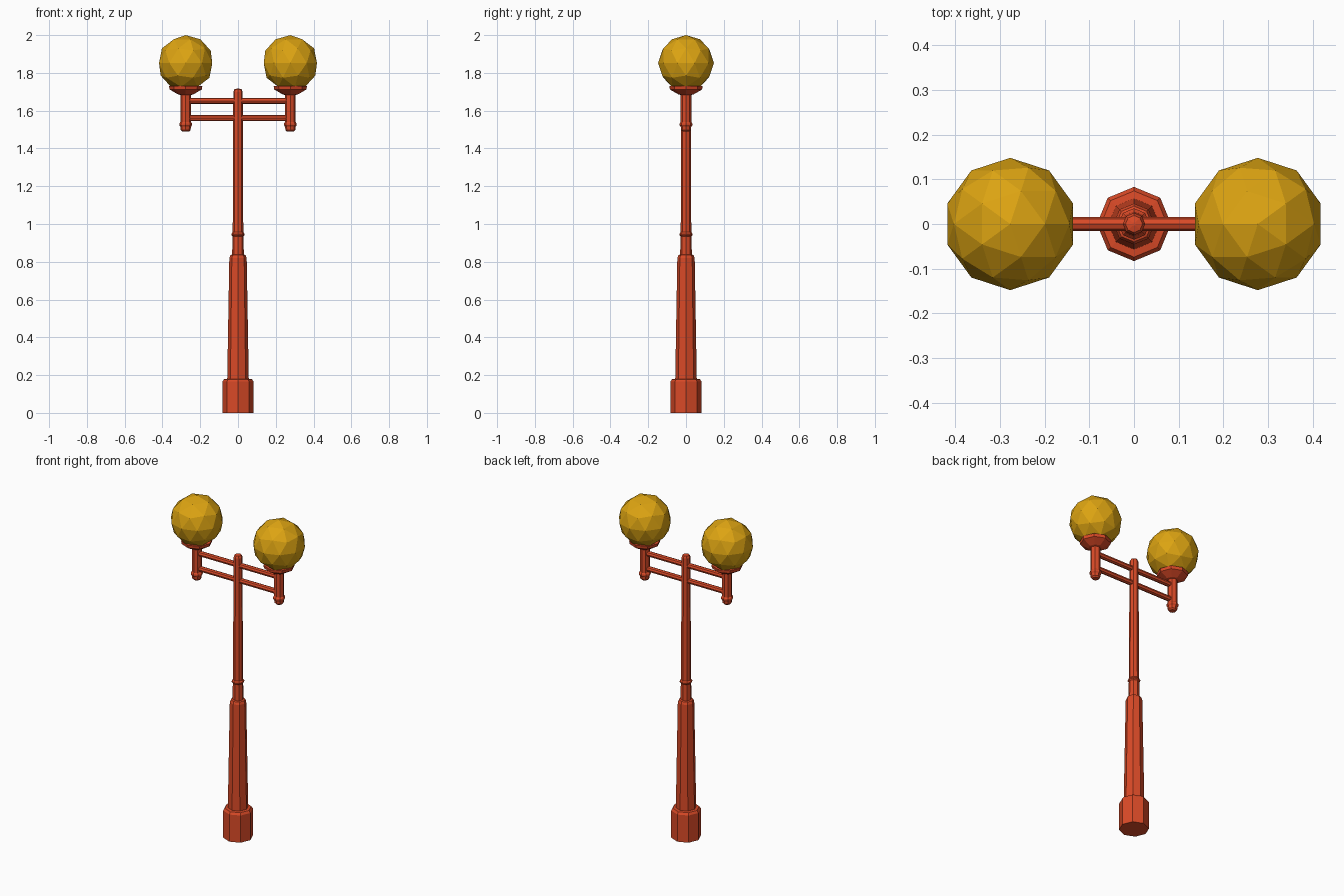
import bpy
import bmesh
import math
from mathutils import Matrix

cube = bpy.data.objects.get("Cube")
if cube:
    bpy.data.objects.remove(cube, do_unlink=True)

SIDES = 8
LAMP_X = 0.277


def make_material(name, rgb):
    mat = bpy.data.materials.new(name)
    mat.use_nodes = True
    color = (*rgb, 1)
    mat.diffuse_color = color
    mat.node_tree.nodes["Principled BSDF"].inputs["Base Color"].default_value = color
    return mat


red = make_material("red_paint", (0.70, 0.068, 0.020))
amber = make_material("amber_glass", (0.72, 0.37, 0.006))


def add_object(name, bm, mat):
    bmesh.ops.recalc_face_normals(bm, faces=bm.faces)
    mesh = bpy.data.meshes.new(name)
    bm.to_mesh(mesh)
    bm.free()
    mesh.materials.append(mat)
    obj = bpy.data.objects.new(name, mesh)
    bpy.context.collection.objects.link(obj)
    return obj


def lathe(name, profile, x=0):
    """Closed eight-sided turning from (radius, height) pairs."""
    bm = bmesh.new()
    rings = []
    for r, z in profile:
        angles = [math.tau * i / SIDES for i in range(SIDES)]
        rings.append([bm.verts.new((x + r * math.cos(a), r * math.sin(a), z)) for a in angles])
    for low, high in zip(rings, rings[1:]):
        for i in range(SIDES):
            j = (i + 1) % SIDES
            bm.faces.new((low[i], low[j], high[j], high[i]))
    bm.faces.new(rings[0])
    bm.faces.new(rings[-1])
    return add_object(name, bm, red)


# Post: plinth, tapered shaft, neck with collar, slim pole with cap
lathe("post", [
    (0.083, 0), (0.083, 0.165), (0.074, 0.178), (0.057, 0.18),
    (0.046, 0.82), (0.040, 0.835), (0.031, 0.838), (0.029, 0.935),
    (0.035, 0.942), (0.035, 0.948), (0.028, 0.957),
    (0.025, 1.70), (0.019, 1.713), (0.004, 1.717),
])

# Two crossbars
for name, z in (("upper_crossbar", 1.652), ("lower_crossbar", 1.56)):
    bm = bmesh.new()
    bmesh.ops.create_cone(bm, cap_ends=True, segments=SIDES, radius1=0.016,
                          radius2=0.016, depth=2 * LAMP_X,
                          matrix=Matrix.Translation((0, 0, z)) @ Matrix.Rotation(math.pi / 2, 4, "Y"))
    add_object(name, bm, red)

# Lamp on each end: holder with finial and cup, faceted globe
for side, sign in (("right", -1), ("left", 1)):
    lathe(side + "_lamp_holder", [
        (0.018, 1.49), (0.026, 1.498), (0.028, 1.515), (0.034, 1.523),
        (0.034, 1.532), (0.028, 1.54), (0.028, 1.683), (0.040, 1.686),
        (0.085, 1.712), (0.088, 1.73),
    ], sign * LAMP_X)
    bm = bmesh.new()
    turn = Matrix.Rotation(math.pi if sign > 0 else 0, 4, "Z")
    bmesh.ops.create_icosphere(bm, subdivisions=2, radius=0.148,
                               matrix=Matrix.Translation((sign * LAMP_X, 0, 1.852)) @ turn)
    add_object(side + "_globe", bm, amber)
